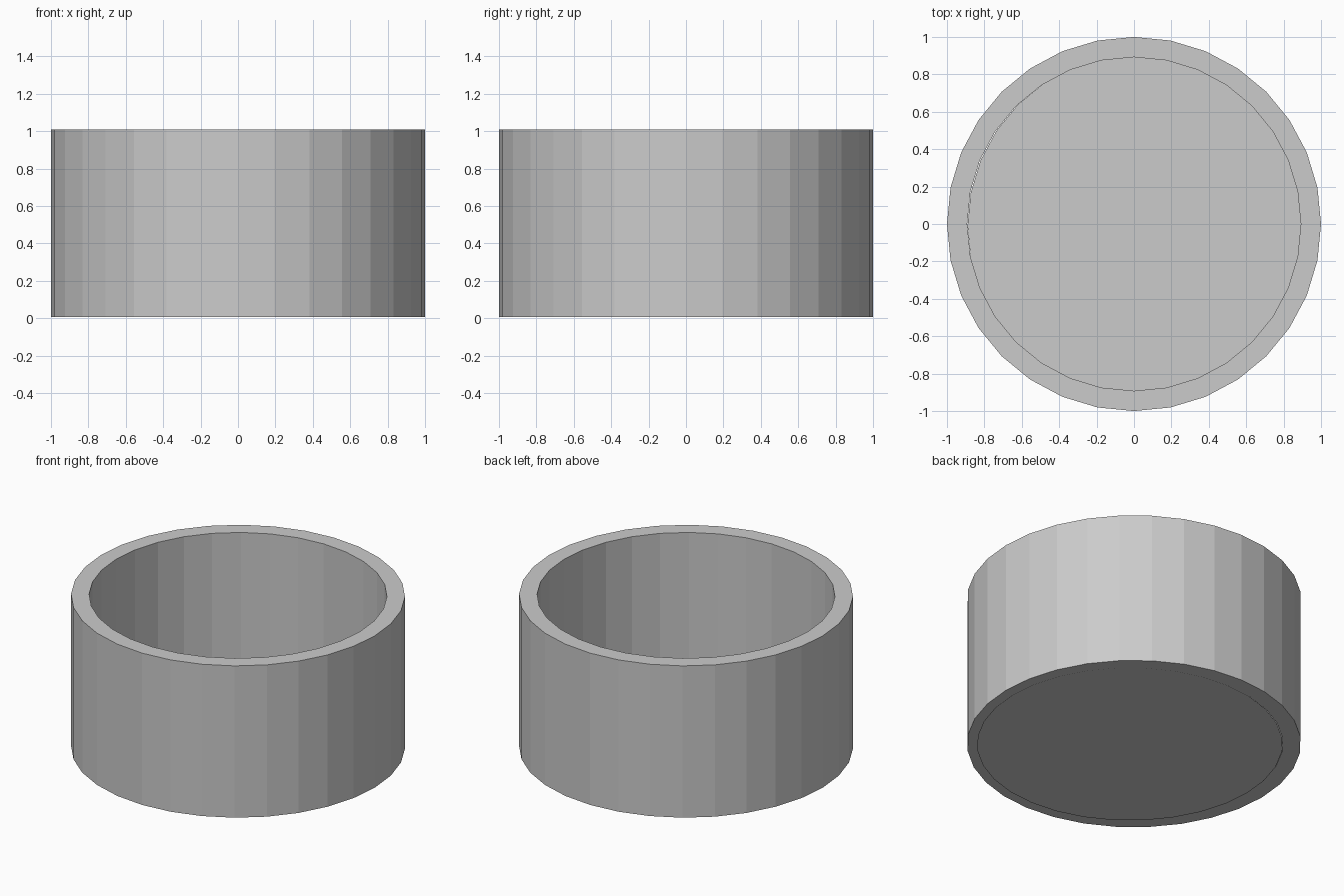
import bpy, bmesh
from math import cos, sin, tau

if "Cube" in bpy.data.objects:
    bpy.data.objects.remove(bpy.data.objects["Cube"])

SIDES = 32


def ring(bm, radius, z):
    return [bm.verts.new((radius * cos(tau * i / SIDES), radius * sin(tau * i / SIDES), z))
            for i in range(SIDES)]


def add_object(name, bm, location=(0, 0, 0)):
    mesh = bpy.data.meshes.new(name)
    bm.to_mesh(mesh)
    bm.free()
    obj = bpy.data.objects.new(name, mesh)
    obj.location = location
    bpy.context.collection.objects.link(obj)
    return obj


# Round wall: rectangular section swept around the axis
OUTER, INNER, BOTTOM, TOP = 1.0, 0.892, 0.007, 1.01
bm = bmesh.new()
loops = [ring(bm, r, z) for r, z in
         ((OUTER, BOTTOM), (OUTER, TOP), (INNER, TOP), (INNER, BOTTOM))]
for k in range(4):
    a, b = loops[k], loops[(k + 1) % 4]
    for i in range(SIDES):
        j = (i + 1) % SIDES
        bm.faces.new((a[i], a[j], b[j], b[i]))
bmesh.ops.recalc_face_normals(bm, faces=bm.faces)
add_object("wall", bm)

# Thin floor disc, slightly off centre beneath the wall
bm = bmesh.new()
bm.faces.new(ring(bm, 0.915, 0))
add_object("floor", bm, (0.025, -0.01, 0))
